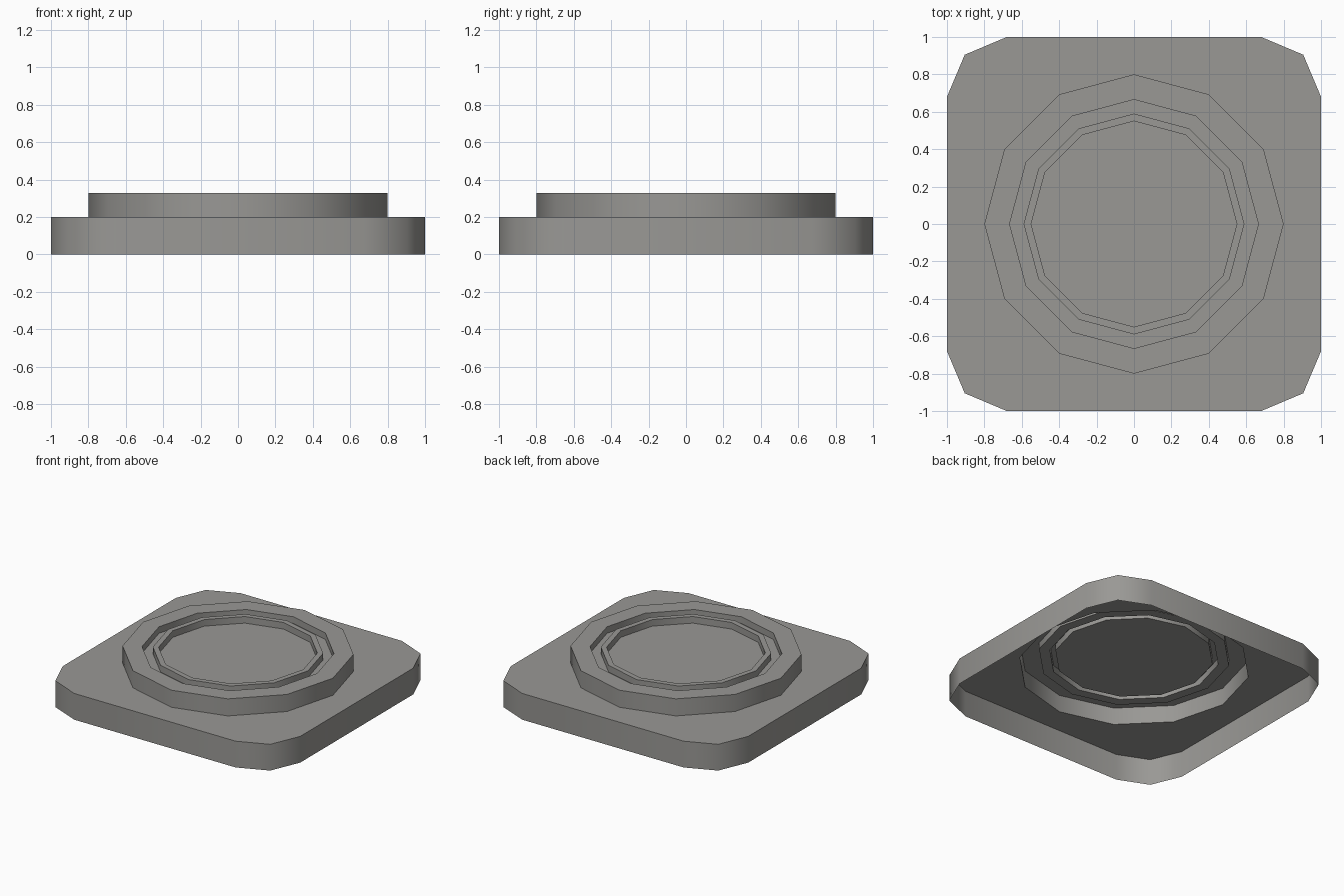
import bpy, bmesh, math

if "Cube" in bpy.data.objects:
    bpy.data.objects.remove(bpy.data.objects["Cube"])

grey = bpy.data.materials.new("warm grey")
grey.diffuse_color = (0.32, 0.315, 0.30, 1)
grey.use_nodes = True
grey.node_tree.nodes["Principled BSDF"].inputs["Base Color"].default_value = grey.diffuse_color


def loop(bm, pts, z):
    return [bm.verts.new((x, y, z)) for x, y in pts]


def bridge(bm, a, b):
    n = len(a)
    for i in range(n):
        bm.faces.new((a[i], a[(i + 1) % n], b[(i + 1) % n], b[i]))


def circle(r, n=12):
    return [(r * math.cos(2 * math.pi * i / n), r * math.sin(2 * math.pi * i / n)) for i in range(n)]


def finish(bm, name):
    me = bpy.data.meshes.new(name)
    bm.to_mesh(me)
    bm.free()
    ob = bpy.data.objects.new(name, me)
    bpy.context.collection.objects.link(ob)
    me.materials.append(grey)
    bpy.ops.object.select_all(action='DESELECT')
    ob.select_set(True)
    bpy.context.view_layer.objects.active = ob
    bpy.ops.object.shade_smooth_by_angle(angle=math.radians(50))
    return ob


# Square plate with rounded corners: three points per corner, twelve in all,
# one for each side of the round boss
corner = [(1, 0.68), (0.905, 0.905), (0.68, 1)]
outline = []
for k in range(4):
    for x, y in corner:
        for _ in range(k):
            x, y = -y, x
        outline.append((x, y))

bm = bmesh.new()
bottom = loop(bm, outline, 0)
top = loop(bm, outline, 0.2)
bridge(bm, bottom, top)
# plate top reaches in to the boss, shell is open below
ring = circle(0.8)
hole = loop(bm, ring[1:] + ring[:1], 0.2)
bridge(bm, top, hole)
finish(bm, "base_plate")

# Stepped round boss: outer wall, rim, groove, thin lip, sunken disc
profile = [(0.8, 0.2), (0.8, 0.33), (0.665, 0.33), (0.665, 0.28),
           (0.59, 0.28), (0.59, 0.33), (0.55, 0.33), (0.55, 0.28)]
bm = bmesh.new()
rings = [loop(bm, circle(r), z) for r, z in profile]
for a, b in zip(rings, rings[1:]):
    bridge(bm, a, b)
bm.faces.new(rings[-1])
finish(bm, "round_boss")
